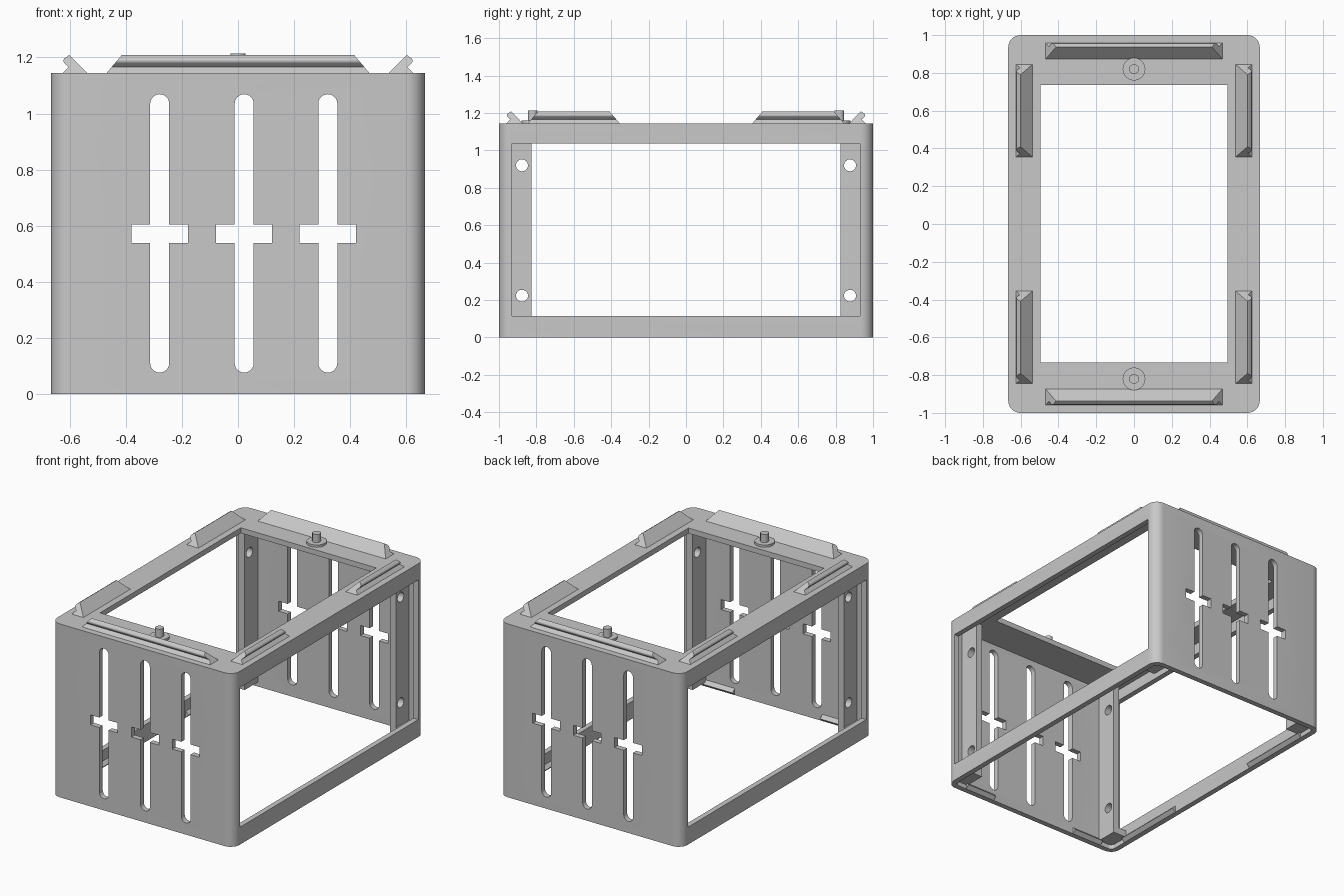
import bpy, bmesh, math

if "Cube" in bpy.data.objects:
    bpy.data.objects.remove(bpy.data.objects["Cube"])

grey = bpy.data.materials.new("light_grey")
grey.diffuse_color = (0.58, 0.58, 0.58, 1)
grey.use_nodes = True
grey.node_tree.nodes["Principled BSDF"].inputs["Base Color"].default_value = grey.diffuse_color

HX, HY, H = 0.666, 1.0, 1.145      # outer half sizes and frame height
IX, IY, IZ = 0.631, 0.965, 1.11    # inner half sizes and underside of the top
WY, Z0, Z1 = 0.93, 0.115, 1.037    # side window half length, bottom and top


def prism(name, pts, axis, a, b, taper=0.0):
    """Extrude a 2D outline along an axis; taper shortens the ends with height."""
    bm = bmesh.new()
    rings = []
    for end, s in ((a, 1), (b, -1)):
        ring = []
        for u, v in pts:
            w = end + s * taper * (v - H)
            co = {"x": (w, u, v), "y": (u, w, v), "z": (u, v, w)}[axis]
            ring.append(bm.verts.new(co))
        rings.append(ring)
    n = len(pts)
    bm.faces.new(rings[0])
    bm.faces.new(rings[1][::-1])
    for i in range(n):
        j = (i + 1) % n
        bm.faces.new((rings[0][j], rings[0][i], rings[1][i], rings[1][j]))
    bmesh.ops.recalc_face_normals(bm, faces=bm.faces)
    me = bpy.data.meshes.new(name)
    bm.to_mesh(me)
    bm.free()
    me.materials.append(grey)
    ob = bpy.data.objects.new(name, me)
    bpy.context.collection.objects.link(ob)
    return ob


def rect(u0, u1, v0, v1):
    return [(u0, v0), (u1, v0), (u1, v1), (u0, v1)]


def arc(cx, cy, r, a0, a1, n):
    return [(cx + r * math.cos(math.radians(a0 + (a1 - a0) * i / n)),
             cy + r * math.sin(math.radians(a0 + (a1 - a0) * i / n)))
            for i in range(n + 1)]


def circle(cx, cy, r, n=24):
    return arc(cx, cy, r, 0, 360, n)[:-1]


def rounded(hx, hy, r):
    return (arc(hx - r, hy - r, r, 0, 90, 8) + arc(r - hx, hy - r, r, 90, 180, 8)
            + arc(r - hx, r - hy, r, 180, 270, 8) + arc(hx - r, r - hy, r, 270, 360, 8))


def cut(ob, cutter):
    m = ob.modifiers.new("cut", "BOOLEAN")
    m.operation, m.solver, m.object = "DIFFERENCE", "EXACT", cutter
    bpy.context.view_layer.objects.active = ob
    bpy.ops.object.modifier_apply(modifier=m.name)
    bpy.data.objects.remove(cutter)


def smooth(ob):
    bpy.ops.object.select_all(action="DESELECT")
    ob.select_set(True)
    bpy.context.view_layer.objects.active = ob
    bpy.ops.object.shade_smooth_by_angle(angle=math.radians(30))


# Thin-walled rounded frame, open below
frame = prism("frame", rounded(HX, HY, 0.065), "z", 0, H)
cut(frame, prism("cavity", rounded(IX, IY, 0.03), "z", -0.1, IZ))

# Side windows and top opening
cut(frame, prism("side_window", rect(-WY, WY, Z0, Z1), "x", -1, 1))
cut(frame, prism("top_opening", rect(-0.495, 0.495, -0.733, 0.737), "z", 0.9, 1.3))

# Cross-shaped slots through the front and back walls
for cx in (-0.279, 0.022, 0.32):
    w, arm = 0.034, 0.10
    slot = (arc(cx, 1.035, w, 0, 180, 12)
            + [(cx - w, 0.604), (cx - arm, 0.604), (cx - arm, 0.538), (cx - w, 0.538)]
            + arc(cx, 0.111, w, 180, 360, 12)
            + [(cx + w, 0.538), (cx + arm, 0.538), (cx + arm, 0.604), (cx + w, 0.604)])
    cut(frame, prism("slot", slot, "y", -1.2, 1.2))
smooth(frame)

for sx in (-1, 1):
    for sy in (-1, 1):
        # Corner posts with screw holes, standing on small feet
        post = prism("corner_post", rect(sx * 0.53, sx * 0.575, sy * 0.827, sy * IY), "z", 0.03, IZ)
        for z in (0.223, 0.92):
            cut(post, prism("hole", circle(sy * 0.877, z, 0.032), "x", -1, 1))
        smooth(post)
        prism("post_foot", [(sx * 0.53, sy * IY), (sx * 0.53, sy * 0.827),
                            (sx * IX, sy * 0.827), (sx * IX, sy * IY)], "z", 0.03, 0.075)


# Barbed clip outline with a rounded tip
def barb(s, inner):
    pts = ([(0, -0.005), (0.068, 0.064)] + arc(0.077, 0.043, 0.012, 45, -45, 5)
           + [(0.071, 0.021), (0.096, -0.005)])
    return [(s * (inner + d), H + h) for d, h in pts]


for s in (-1, 1):
    # Clips along the front and back edges
    smooth(prism("end_clip", barb(s, 0.868), "x", -0.468, 0.468, 0.85))
    for a, b in ((-0.845, -0.355), (0.355, 0.845)):
        # Clips and matching catches along the sides
        smooth(prism("side_clip", barb(s, 0.533), "y", a, b, 0.85))
        prism("side_catch", [(s * IX, 0.0), (s * 0.609, 0.022), (s * IX, 0.044)], "y", a, b)
    # Locating pins on round bases
    smooth(prism("pin_base", circle(0, s * 0.82, 0.06, 32), "z", H - 0.01, H + 0.015))
    smooth(prism("pin", circle(0, s * 0.82, 0.026), "z", H, 1.214))
    # Catches inside the bottom of the front wall
    prism("front_catch", [(-IY, 0.0), (-0.943, 0.022), (-IY, 0.044)], "x",
          min(s * 0.32, s * 0.54), max(s * 0.32, s * 0.54))
